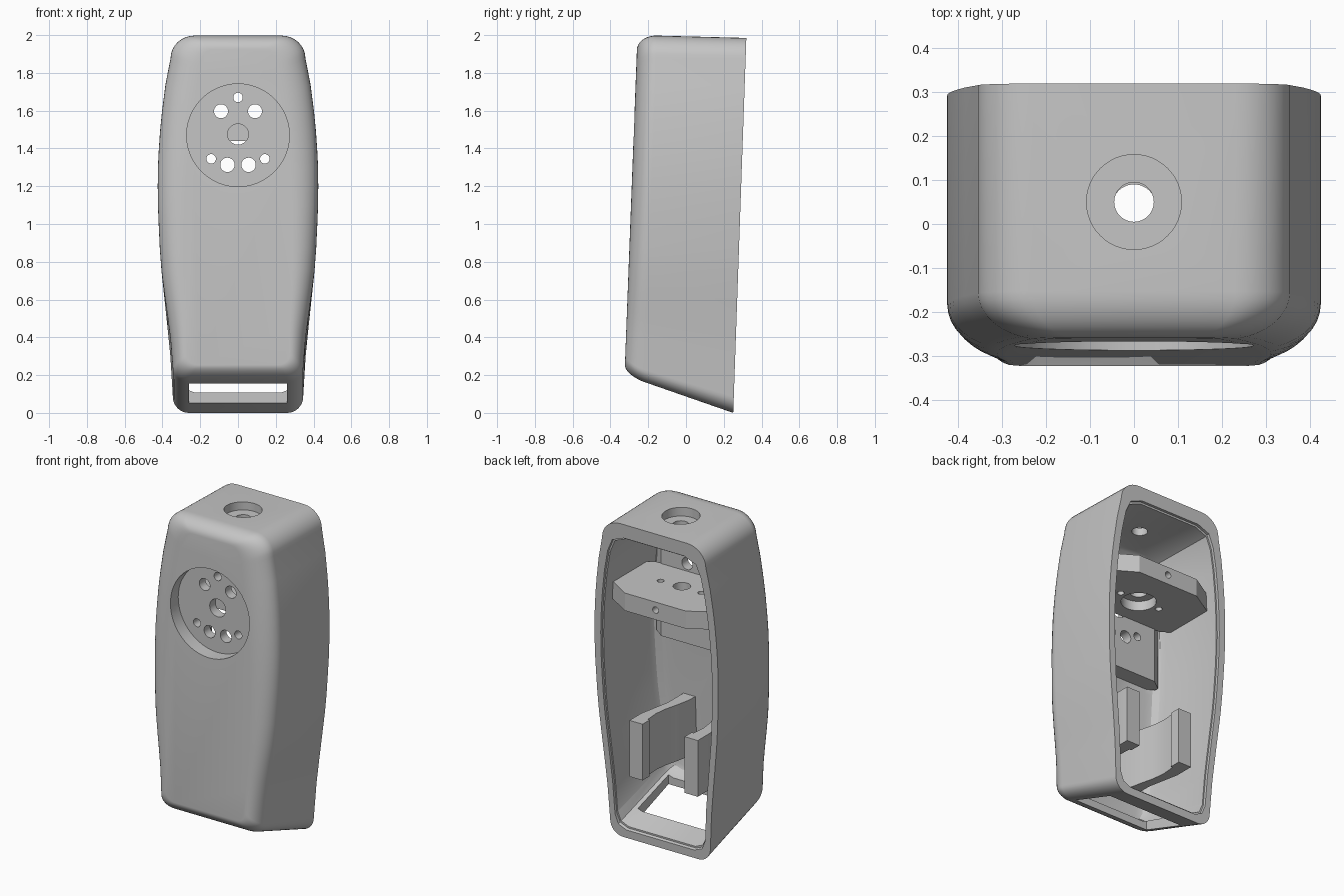
import bpy, bmesh, math
from mathutils import Matrix

if "Cube" in bpy.data.objects:
    bpy.data.objects.remove(bpy.data.objects["Cube"])

grey = bpy.data.materials.new("plain grey")
grey.use_nodes = True
grey.diffuse_color = (0.56, 0.56, 0.56, 1)
grey.node_tree.nodes["Principled BSDF"].inputs["Base Color"].default_value = (0.56, 0.56, 0.56, 1)


def finish(bm, name):
    bmesh.ops.recalc_face_normals(bm, faces=bm.faces)
    mesh = bpy.data.meshes.new(name)
    bm.to_mesh(mesh)
    bm.free()
    mesh.materials.append(grey)
    ob = bpy.data.objects.new(name, mesh)
    bpy.context.collection.objects.link(ob)
    return ob


def rod(name, r, axis, centre, length):
    bm = bmesh.new()
    turn = Matrix.Rotation(math.pi / 2, 4, 'X') if axis == 'Y' else Matrix()
    bmesh.ops.create_cone(bm, cap_ends=True, segments=48, radius1=r, radius2=r,
                          depth=length, matrix=Matrix.Translation(centre) @ turn)
    return finish(bm, name)


def prism(name, outline, z0, z1):
    bm = bmesh.new()
    face = bm.faces.new([bm.verts.new((x, y, z0)) for x, y in outline])
    top = bmesh.ops.extrude_face_region(bm, geom=[face])["geom"]
    bmesh.ops.translate(bm, vec=(0, 0, z1 - z0),
                        verts=[e for e in top if isinstance(e, bmesh.types.BMVert)])
    return finish(bm, name)


def both_sides(half):
    return half + [(-x, y) for x, y in reversed(half)]


def cut(ob, cutters):
    bpy.context.view_layer.objects.active = ob
    for c in cutters:
        mod = ob.modifiers.new("cut", 'BOOLEAN')
        mod.operation = 'DIFFERENCE'
        mod.solver = 'EXACT'
        mod.object = c
        bpy.ops.object.modifier_apply(modifier=mod.name)


def remove(cutters):
    for c in cutters:
        bpy.data.objects.remove(c)


# Front silhouette: half widths up the side with rounded corners
def half_outline(steps):
    side = [(.358, .3), (.373, .45), (.389, .6), (.405, .75), (.414, .87), (.42, 1.0),
            (.424, 1.1), (.425, 1.2), (.424, 1.3), (.419, 1.4), (.412, 1.5),
            (.402, 1.6), (.384, 1.74)]
    arc = [math.pi / 2 * i / steps for i in range(steps + 1)]
    low = [(.26 + .085 * math.sin(a), .085 - .085 * math.cos(a)) for a in arc]
    high = [(.23 + .127 * math.cos(a), 1.88 + .12 * math.sin(a)) for a in arc]
    return low + side + high


# Tapered tub lofted from the back plane to the front plane
def tub(name, layers, inset=0, bottom=0, top=0, steps=8):
    outline = both_sides(half_outline(steps))
    bm = bmesh.new()
    rings = []
    for s, dx, dz in layers:
        ring = []
        for x, z in outline:
            z = bottom + z * (2 - bottom - top) / 2
            x *= 1 - (inset + dx * (.7 + .4 * z)) / .42
            z += (1 - z) * dz
            z += .2 * s * max(0, 1 - z / .7)
            z -= .015 * (1 - s) * max(0, (z - 1.4) / .6)
            back, front = .25 + .035 * z, -.333 + .038 * z
            ring.append(bm.verts.new((x, back + s * (front - back), z)))
        rings.append(ring)
    n = len(outline)
    for a, b in zip(rings, rings[1:]):
        for i in range(n):
            bm.faces.new((a[i], a[(i + 1) % n], b[(i + 1) % n], b[i]))
    bm.faces.new(rings[0])
    bm.faces.new(rings[-1])
    return finish(bm, name)


def fillet(end, depth, dx, dz, count):
    angles = [math.pi / 2 * i / count for i in range(count + 1)]
    return [(end - depth * (1 - math.sin(a)), dx * (1 - math.cos(a)), dz * (1 - math.cos(a)))
            for a in angles]


# Hollow shell with a shallow lip round the open back
shell = tub("shell", [(0, 0, 0)] + fillet(1, .18, .12, .075, 9))
cavity = tub("cavity", [(-.05, 0, 0)] + fillet(.91, .12, .08, .04, 3),
             .05, .06, .1, steps=2)
lip = tub("lip", [(-.05, 0, 0), (.03, 0, 0)], .042, .05, .088, steps=2)

# Thick pad behind the round recess
pad = prism("recess_pad", both_sides([(.27, -.25), (.335, -.215), (.335, -.19), (.27, -.14)]),
            1.1, 1.78)

# Round recess and its ring of through holes
recess = rod("recess", .272, 'Y', (0, -.4, 1.47), .4)
holes = [rod("hole", r, 'Y', (x * s, -.25, z), .4)
         for r, x, z in ((.037, .09, 1.597), (.025, .142, 1.345), (.038, .056, 1.313))
         for s in (-1, 1)]
holes += [rod("hole", .025, 'Y', (0, -.25, 1.67), .4),
          rod("hole", .055, 'Y', (0, -.25, 1.475), .4)]

# Stepped hole in the top and slot in the base
top_cuts = [rod("top_bore", .108, 'Z', (0, .05, 2.04), .2),
            rod("top_hole", .045, 'Z', (0, .05, 1.95), .4)]
slot = prism("slot", both_sides([(.26, -.2), (.26, .1)]), -.1, .25)

cut(shell, [cavity, lip] + top_cuts + [slot, recess] + holes)
cut(pad, [recess] + holes)
remove([cavity, lip, slot, recess] + top_cuts + holes)

# Cross plate with clipped corners, vertical holes and a rear screw hole
plate = prism("cross_plate", both_sides([(.21, .3), (.375, .2), (.375, -.1), (.31, -.145)]),
              1.44, 1.55)
plate_cuts = [rod("plate_hole", .05, 'Z', (0, .04, 1.5), .4),
              rod("plate_bore", .1, 'Z', (0, .04, 1.4), .2),
              rod("screw_hole", .02, 'Y', (0, .3, 1.5), .16)]
plate_cuts += [rod("pin_hole", .02, 'Z', (x, .05, 1.5), .4) for x in (-.14, .14)]
cut(plate, plate_cuts)
remove(plate_cuts)

# Pair of curved cradle arms standing on the front wall
arm = [(.235, .22), (.235, .1), (.195, -.1), (.195, -.285), (.11, -.285), (.118, -.18),
       (.135, -.1), (.155, -.02), (.165, .06), (.158, .15), (.145, .15), (.145, .22)]
arms = [prism(name, [(s * x, y) for x, y in arm], .37, .72)
        for name, s in (("left_cradle_arm", 1), ("right_cradle_arm", -1))]

for ob in [shell, pad, plate] + arms:
    bpy.ops.object.select_all(action='DESELECT')
    ob.select_set(True)
    bpy.context.view_layer.objects.active = ob
    bpy.ops.object.shade_smooth_by_angle(angle=math.radians(25))
